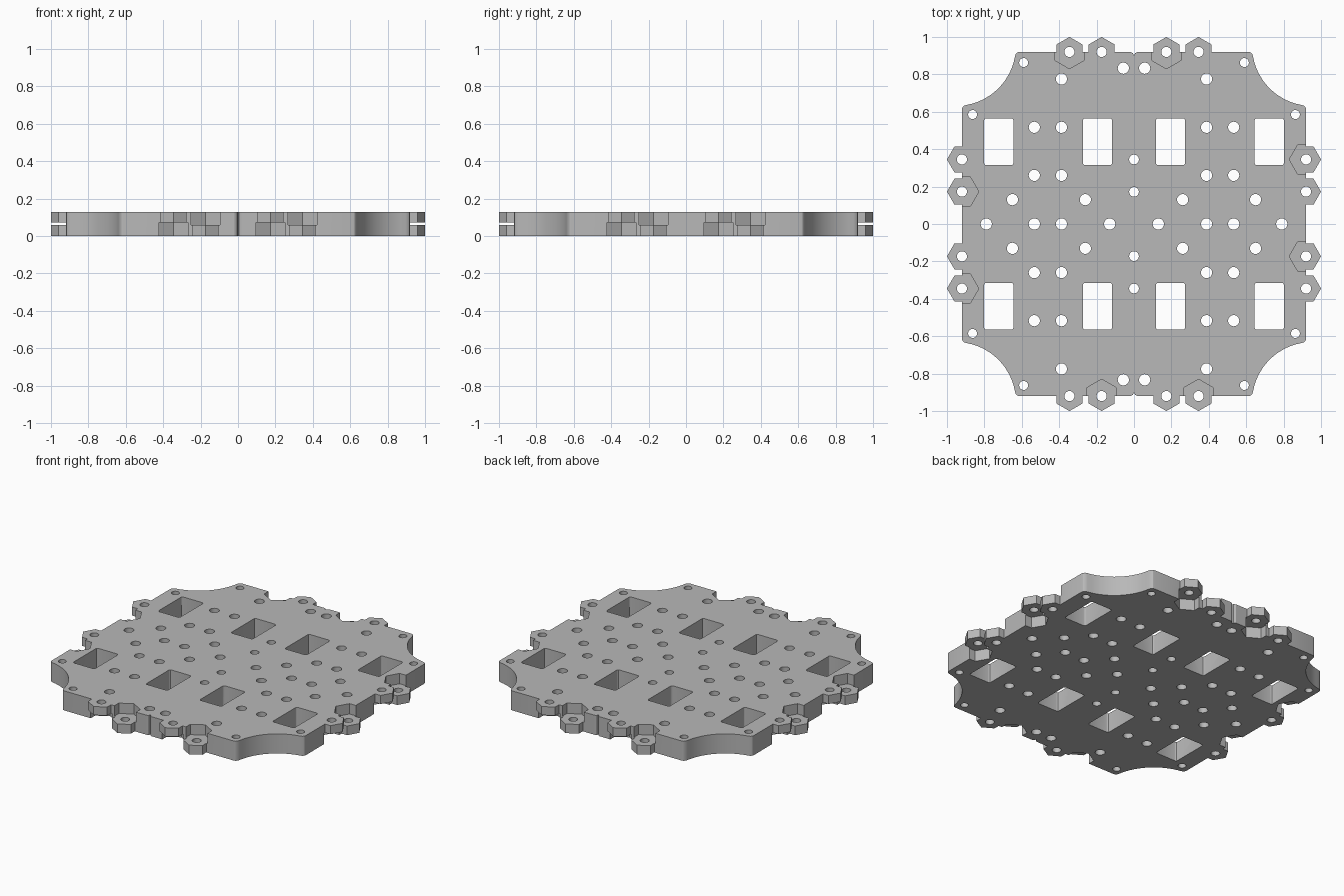
import bpy, bmesh, math
from math import cos, sin, radians

cube = bpy.data.objects.get("Cube")
if cube:
    bpy.data.objects.remove(cube)

THICK = 0.128
EDGE = 0.92
LOW, HIGH = 0.06, 0.072      # top of low lugs, underside of high lugs

grey = bpy.data.materials.new("plain grey")
grey.use_nodes = True
grey.diffuse_color = (0.48, 0.48, 0.48, 1)
grey.node_tree.nodes["Principled BSDF"].inputs["Base Color"].default_value = grey.diffuse_color


def ring(x, y, r, sides, turn=0.0):
    return [(x + r * cos(turn + math.tau * i / sides),
             y + r * sin(turn + math.tau * i / sides)) for i in range(sides)]


def rounded_rect(x, y, w, h, r):
    pts = []
    for k, (sx, sy) in enumerate([(1, 1), (-1, 1), (-1, -1), (1, -1)]):
        for step in range(4):
            a = radians(90 * k + 30 * step)
            pts.append((x + sx * (w / 2 - r) + r * cos(a), y + sy * (h / 2 - r) + r * sin(a)))
    return pts


def prisms(name, shapes):
    """One object made of upright prisms, each (outline, bottom, top)."""
    bm = bmesh.new()
    for pts, z0, z1 in shapes:
        face = bm.faces.new([bm.verts.new((x, y, z0)) for x, y in pts])
        out = bmesh.ops.extrude_face_region(bm, geom=[face])
        for v in out["geom"]:
            if isinstance(v, bmesh.types.BMVert):
                v.co.z = z1
    bmesh.ops.recalc_face_normals(bm, faces=bm.faces)
    mesh = bpy.data.meshes.new(name)
    bm.to_mesh(mesh)
    bm.free()
    obj = bpy.data.objects.new(name, mesh)
    bpy.context.collection.objects.link(obj)
    return obj


def combine(target, other, operation):
    mod = target.modifiers.new(other.name, 'BOOLEAN')
    mod.operation, mod.solver, mod.object = operation, 'EXACT', other
    other.hide_render = True
    other.hide_viewport = False


# Plate outline: one quadrant with scooped corner, mirrored round
scoop = [(0.95 + 0.318 * cos(radians(a)), 0.95 + 0.318 * sin(radians(a)))
         for a in range(190, 261, 5)]
shoulder = [(0.612, EDGE), (0.624, 0.917), (0.632, 0.909)]
quarter = ([(0.006, 0.913), (0.018, EDGE)] + shoulder + scoop
           + [(y, x) for x, y in reversed(shoulder)])
right = quarter + [(x, -y) for x, y in reversed(quarter)]
outline = [(0, 0.9)] + right + [(0, -0.9)] + [(-x, y) for x, y in reversed(right)]
plate = prisms("hinge_plate", [(outline, -0.04, THICK + 0.04)])

# Hinge lugs alternate low and high along each edge, repeated on four sides
lugs, pockets, holes = [], [], []
for side in range(4):
    a = side * math.pi / 2
    for offset, is_low in [(-0.345, False), (-0.173, True), (0.173, False), (0.345, True)]:
        x = offset * cos(a) + EDGE * sin(a)
        y = offset * sin(a) - EDGE * cos(a)
        lugs.append((ring(x, y, 0.08, 6, a + math.pi / 2), -0.02, THICK + 0.02))
        span = (LOW, THICK + 0.1) if is_low else (-0.1, HIGH)
        pockets.append((ring(x, y, 0.09, 6, a + math.pi / 2), *span))
        holes.append((x, y, 0.027))

# Round holes, mirrored in both directions
groups = [
    (0.03, [(0.388, 0.26), (0.533, 0.26), (0.388, 0.517), (0.533, 0.517), (0.388, 0.775),
            (0.057, 0.833), (0.65, 0.13), (0.26, 0.13), (0.79, 0), (0.13, 0),
            (0.388, 0), (0.533, 0)]),
    (0.026, [(0, 0.345), (0, 0.172)]),
    (0.024, [(0.59, 0.863), (0.863, 0.585)]),
]
for r, spots in groups:
    for x, y in spots:
        for mx, my in {(x, y), (-x, y), (x, -y), (-x, -y)}:
            holes.append((mx, my, r))
drills = [(ring(x, y, r, 24), -0.2, 0.3) for x, y, r in holes]

# Rectangular windows
windows = [(rounded_rect(sx * x, sy * 0.44, 0.157, 0.25, 0.012), -0.2, 0.3)
           for x in (0.195, 0.723) for sx in (-1, 1) for sy in (-1, 1)]

# Join the lugs, trim to thickness, then cut pockets and openings
slab = [(-1.2, -1.2), (1.2, -1.2), (1.2, 1.2), (-1.2, 1.2)]
helpers = [
    (prisms("lug_blanks", lugs), 'UNION'),
    (prisms("thickness_trim", [(slab, 0, THICK)]), 'INTERSECT'),
    (prisms("pocket_cutter", pockets), 'DIFFERENCE'),
    (prisms("opening_cutter", drills + windows), 'DIFFERENCE'),
]
for helper, operation in helpers:
    combine(plate, helper, operation)
bpy.context.view_layer.update()
graph = bpy.context.evaluated_depsgraph_get()
plate.data = bpy.data.meshes.new_from_object(plate.evaluated_get(graph))
plate.modifiers.clear()
for helper, _ in helpers:
    bpy.data.objects.remove(helper)

# Finish
plate.data.materials.clear()
plate.data.materials.append(grey)
for o in bpy.context.selected_objects:
    o.select_set(False)
plate.select_set(True)
bpy.context.view_layer.objects.active = plate
bpy.ops.object.shade_smooth_by_angle(angle=radians(30))
